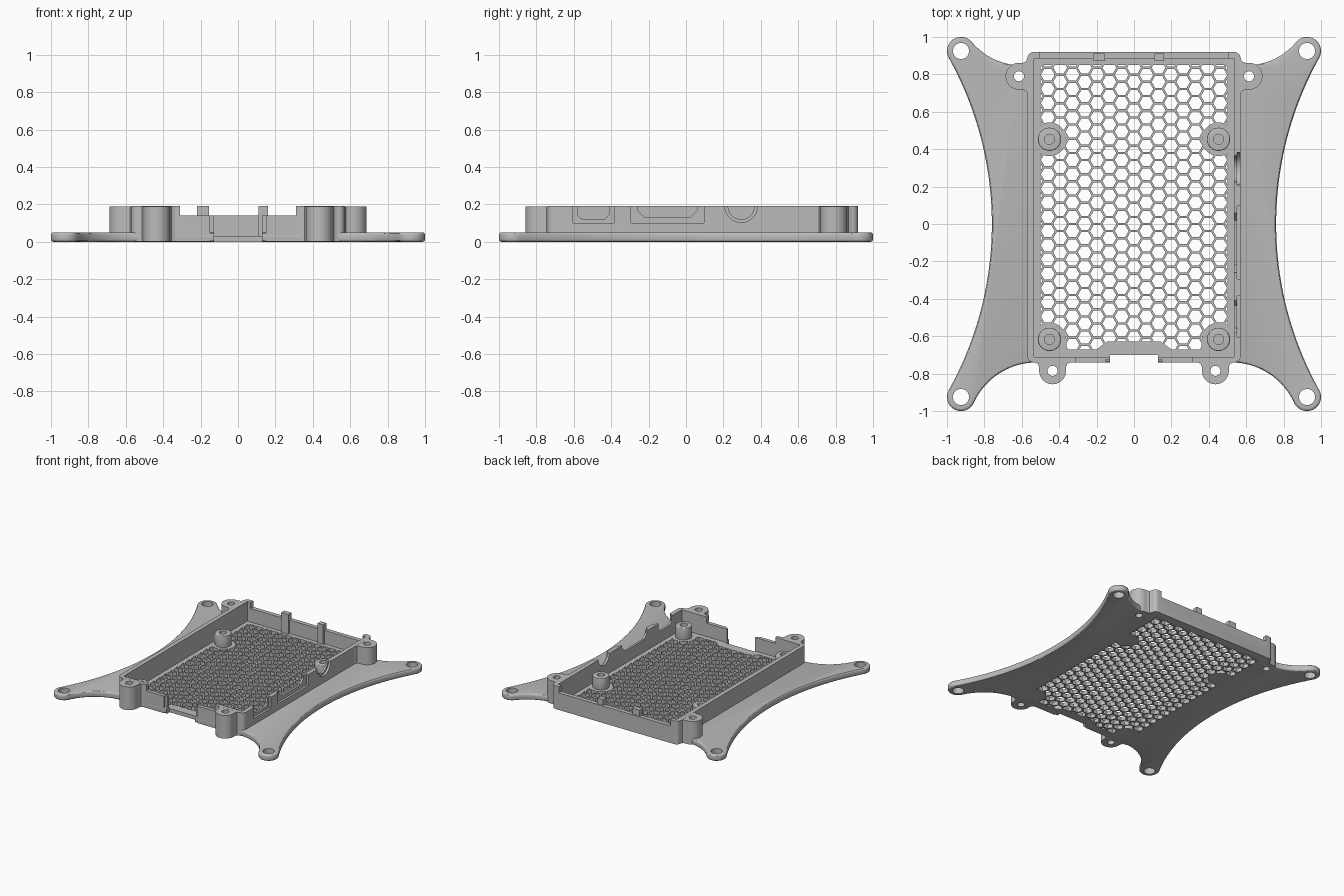
import bpy, bmesh, math
from math import radians, cos, sin

if "Cube" in bpy.data.objects:
    bpy.data.objects.remove(bpy.data.objects["Cube"], do_unlink=True)

grey = bpy.data.materials.new("plain_grey")
grey.use_nodes = True
tone = (0.5, 0.5, 0.5, 1)
grey.diffuse_color = tone
for node in grey.node_tree.nodes:
    if node.type == 'BSDF_PRINCIPLED':
        node.inputs["Base Color"].default_value = tone


# ---- helpers ----
def arc(cx, cy, r, a0, a1, n=16):
    steps = [radians(a0 + (a1 - a0) * i / n) for i in range(n + 1)]
    return [(cx + r * cos(a), cy + r * sin(a)) for a in steps]


def circle(cx, cy, r, n=32):
    return arc(cx, cy, r, 0, 360, n)[:-1]


def rect(x0, x1, y0, y1):
    return [(x0, y0), (x1, y0), (x1, y1), (x0, y1)]


def mirrored(pts):
    return pts + [(-x, y) for x, y in reversed(pts)]


def prism(name, outlines, z0, z1, axis='z', rim=0):
    """Extrude closed outlines along z, or (y, z) outlines along x."""
    bm = bmesh.new()
    for pts in outlines:
        verts = [bm.verts.new((x, y, z0) if axis == 'z' else (z0, x, y)) for x, y in pts]
        face = bm.faces.new(verts)
        res = bmesh.ops.extrude_face_region(bm, geom=[face])
        moved = [g for g in res["geom"] if isinstance(g, bmesh.types.BMVert)]
        d = z1 - z0
        bmesh.ops.translate(bm, verts=moved, vec=(0, 0, d) if axis == 'z' else (d, 0, 0))
    bmesh.ops.recalc_face_normals(bm, faces=bm.faces)
    if rim:
        edges = [e for e in bm.edges if abs(e.verts[0].co.z - e.verts[1].co.z) < 1e-5]
        bmesh.ops.bevel(bm, geom=edges, offset=rim, segments=3, profile=0.5,
                        affect='EDGES', clamp_overlap=False)
    mesh = bpy.data.meshes.new(name)
    bm.to_mesh(mesh)
    bm.free()
    obj = bpy.data.objects.new(name, mesh)
    bpy.context.collection.objects.link(obj)
    mesh.materials.append(grey)
    return obj


def activate(obj):
    bpy.ops.object.select_all(action='DESELECT')
    obj.select_set(True)
    bpy.context.view_layer.objects.active = obj


def combine(obj, other, operation='DIFFERENCE'):
    other.hide_render = True
    activate(obj)
    mod = obj.modifiers.new("cut", 'BOOLEAN')
    mod.operation, mod.solver, mod.object = operation, 'EXACT', other
    bpy.ops.object.modifier_apply(modifier=mod.name)
    bpy.data.objects.remove(other, do_unlink=True)


def cut(obj, outlines, z0, z1, axis='z'):
    combine(obj, prism("cutter", outlines, z0, z1, axis))


# ---- shared positions ----
TIP, TIP_R = 0.925, 0.075
FLOOR, RIM, LOW, TOP = 0.03, 0.05, 0.14, 0.19
POCKET = rect(-0.535, 0.535, -0.71, 0.885)
BACK_LUG, FRONT_LUG = (0.615, 0.79), (0.435, -0.785)
POSTS = [(s * 0.452, y) for s in (-1, 1) for y in (0.453, -0.617)]
lug_holes = [circle(s * x, y, 0.027) for s in (-1, 1) for x, y in (BACK_LUG, FRONT_LUG)]
tip_holes = [circle(sx * TIP, sy * TIP, 0.043) for sx in (-1, 1) for sy in (-1, 1)]

# ---- base plate: four rounded tips joined by tangent concave arcs ----
front_a, side_a, back_a = 24.5, 29.1, 140.2
outline = arc(0.52, -1.11, 0.37, 90, front_a)
outline += arc(TIP, -TIP, TIP_R, 180 + front_a, 360 + side_a)[1:]
outline += arc(2.5875, 0, 1.8275, 180 + side_a, 180 - side_a, 40)[1:]
outline += arc(TIP, TIP, TIP_R, -side_a, back_a)[1:]
outline += arc(0.6, 1.196, 0.348, 180 + back_a, 270)[1:]
outline += [(0.55, 0.848), (0.55, 0.915)]
plate = prism("base_plate", [mirrored(outline)], 0, RIM, rim=0.013)
cut(plate, [POCKET], FLOOR, 0.3)
cut(plate, tip_holes + lug_holes[::2] + lug_holes[1::2], -0.1, 0.3)
cut(plate, [rect(-0.128, 0.128, -0.9, -0.70)], -0.1, 0.3)

# ---- honeycomb vent, clipped to leave the post pads and front tongue solid ----
vent = [(0.14, -0.627), (0.2, -0.67), (0.362, -0.67)]
vent += arc(0.452, -0.617, 0.09, 180, 57.8)
vent += arc(0.452, 0.453, 0.09, 302.2, 57.8, 24)
vent += [(0.5, 0.84), (0.49, 0.85)]
pitch, hex_r = 0.076, 0.037
hexes = []
for col in range(-8, 9):
    for row in range(-10, 13):
        cx = col * pitch * 0.866
        cy = (row + 0.5 * (col % 2)) * pitch
        hexes.append(circle(cx, cy, hex_r, 6))
grid = prism("vent_cutter", hexes, -0.05, 0.08)
combine(grid, prism("vent_area", [mirrored(vent)], -0.1, 0.15), 'INTERSECT')
combine(plate, grid)

# ---- tray walls ----
r = 0.035
shell = arc(0.57 - r, -0.74 + r, r, -90, 0, 6) + arc(0.57 - r, 0.92 - r, r, 0, 90, 6)
walls = prism("tray_walls", [mirrored(shell)], 0.001, TOP)
cut(walls, [POCKET], -0.1, 0.4)
cut(walls, [rect(-0.31, 0.31, -0.8, -0.65)], LOW, 0.4)
cut(walls, [rect(-0.505, 0.505, 0.8, 1)], LOW, 0.4)
cut(walls, [rect(-0.128, 0.128, -0.8, -0.65)], -0.1, 0.4)
cut(walls, [rect(-0.15, 0.15, -0.8, -0.725)], -0.1, 0.4)

# ---- port openings: outer recesses, then the through cuts ----
recesses = [rect(-0.605, -0.385, 0.10, 0.3), rect(-0.295, 0.095, 0.10, 0.3),
            circle(0.295, TOP, 0.087)]


def socket(y0, y1, z0, chamfer):
    return [(y0, 0.3), (y0, z0 + chamfer), (y0 + chamfer, z0),
            (y1 - chamfer, z0), (y1, z0 + chamfer), (y1, 0.3)]


cut(walls, recesses, 0.552, 0.65, 'x')
cut(walls, [socket(-0.58, -0.41, 0.12, 0.025), socket(-0.26, 0.06, 0.13, 0.04),
            circle(0.295, TOP, 0.07)], 0.5, 0.65, 'x')


# ---- screw lugs, flared where they meet the walls ----
def lug_outline(lug, direction, reach):
    """Rounded tab pointing along direction (degrees), rooted reach behind its hole."""
    w = 0.072
    pts = arc(0, 0, w, -90, 90, 20)
    flare = [(-reach + 0.025, w), (-reach + 0.007, w + 0.007), (-reach, w + 0.025), (-reach - 0.02, w + 0.025)]
    pts += flare + [(x, -y) for x, y in reversed(flare)]
    c, s = cos(radians(direction)), sin(radians(direction))
    return [(lug[0] + x * c - y * s, lug[1] + x * s + y * c) for x, y in pts]


parts = [plate, walls]
for side, sign in (("left", 1), ("right", -1)):
    for place, lug, ang, reach in (("back", BACK_LUG, 0, 0.045), ("front", FRONT_LUG, -90, 0.045)):
        pts = [(sign * x, y) for x, y in lug_outline(lug, ang, reach)]
        obj = prism(f"{place}_{side}_lug", [pts], 0.0005, TOP - 0.0005)
        cut(obj, [circle(sign * lug[0], lug[1], 0.027)], -0.1, 0.4)
        parts.append(obj)

# ---- board posts with blind holes and a low foot ----
for i, (x, y) in enumerate(POSTS):
    post = prism(f"board_post_{i + 1}", [circle(x, y, 0.062)], 0.02, 0.125, rim=0.006)
    cut(post, [circle(x, y, 0.027)], 0.04, 0.3)
    parts.append(post)

# ---- clip pegs inside the back wall ----
for name, x0, x1 in (("right_peg", -0.22, -0.155), ("left_peg", 0.11, 0.16)):
    parts.append(prism(name, [rect(x0, x1, 0.872, 0.912)], 0.02, TOP))

for obj in parts:
    activate(obj)
    bpy.ops.object.shade_smooth_by_angle(angle=radians(30))
bpy.ops.object.select_all(action='DESELECT')
